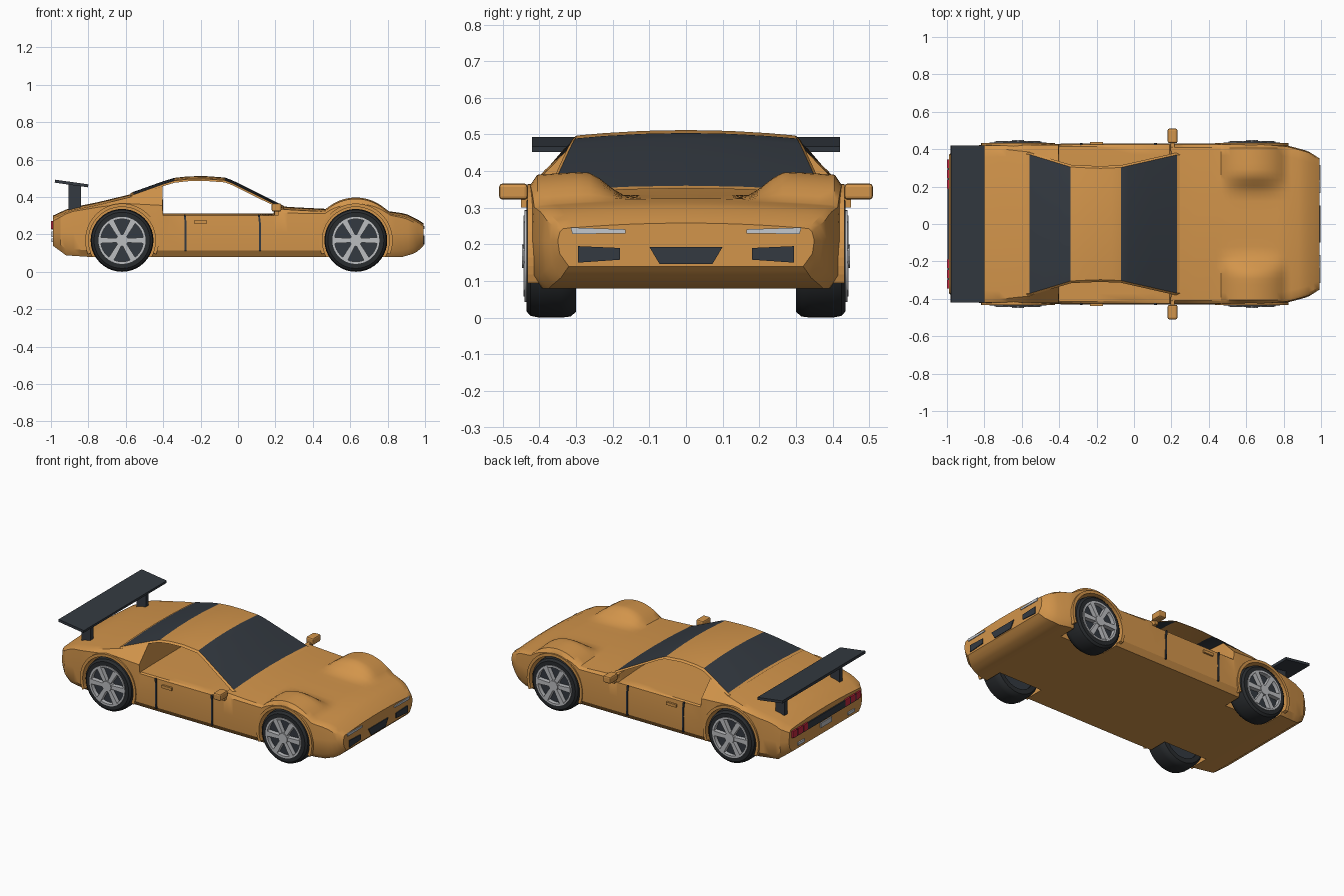
import bpy, bmesh, math
from mathutils import Matrix, Vector

if "Cube" in bpy.data.objects:
    bpy.data.objects.remove(bpy.data.objects["Cube"])


def material(name, *rgb):
    m = bpy.data.materials.new(name)
    m.use_nodes = True
    m.diffuse_color = (*rgb, 1)
    m.node_tree.nodes["Principled BSDF"].inputs["Base Color"].default_value = (*rgb, 1)
    return m


PAINT = material("orange paint", 0.65, 0.30, 0.07)
DARK = material("dark glass and trim", 0.033, 0.041, 0.052)
TYRE = material("tyre rubber", 0.022, 0.025, 0.028)
METAL = material("light metal", 0.50, 0.51, 0.53)
LAMP = material("lamp glass", 0.55, 0.58, 0.62)
RED = material("red lamp", 0.55, 0.02, 0.05)


def finish(name, bm, *mats, smooth=None):
    bmesh.ops.recalc_face_normals(bm, faces=bm.faces[:])
    mesh = bpy.data.meshes.new(name)
    bm.to_mesh(mesh)
    bm.free()
    for m in mats:
        mesh.materials.append(m)
    ob = bpy.data.objects.new(name, mesh)
    bpy.context.collection.objects.link(ob)
    bpy.ops.object.select_all(action="DESELECT")
    ob.select_set(True)
    bpy.context.view_layer.objects.active = ob
    if smooth:
        bpy.ops.object.shade_smooth_by_angle(angle=math.radians(smooth))
    return ob


def prism(name, pts, place, lo, hi, mat):
    """Extrude a 2D outline; place(u, v, depth) gives the 3D point."""
    bm = bmesh.new()
    a, b = ([bm.verts.new(place(u, v, d)) for u, v in pts] for d in (lo, hi))
    bm.faces.new(a)
    bm.faces.new(b)
    for i in range(len(pts)):
        j = (i + 1) % len(pts)
        bm.faces.new((a[i], a[j], b[j], b[i]))
    return finish(name, bm, mat)


def box(name, x, y, z, mat, bevel=0.0, turn=0.0):
    bm = bmesh.new()
    bmesh.ops.create_cube(bm, size=1)
    for v in bm.verts:
        v.co = Vector(c * (r[1] - r[0]) for c, r in zip(v.co, (x, y, z)))
    if bevel:
        bmesh.ops.bevel(bm, geom=bm.edges[:], offset=bevel, segments=2, affect="EDGES", profile=0.5)
    centre = Vector(sum(r) / 2 for r in (x, y, z))
    bm.transform(Matrix.Translation(centre) @ Matrix.Rotation(turn, 4, "Y"))
    return finish(name, bm, mat)


def rect(u0, u1, v0, v1):
    return [(u0, v0), (u1, v0), (u1, v1), (u0, v1)]


def curve(*pts):
    def value(x):
        if x <= pts[0][0]:
            return pts[0][1]
        for (a, p), (b, q) in zip(pts, pts[1:]):
            if x <= b:
                return p + (q - p) * (x - a) / (b - a)
        return pts[-1][1]
    return value


# Body shell: cross-sections lofted along the car, with a step at each end of the cabin
AXLES = {"front": 0.63, "rear": -0.62}
AXLE_Z = 0.168
width = curve((-.99, .37), (-.95, .405), (-.8, .425), (-.3, .43), (.7, .43), (.82, .42), (.93, .39), (.993, .35))
floor = curve((-.99, .14), (-.92, .088), (-.8, .08), (.88, .08), (.95, .1), (.993, .14))
deck = curve((-.99, .30), (-.9, .342), (-.75, .372), (-.56, .418), (-.405, .472), (-.4, .312),
             (.19, .312), (.2, .352), (.3, .345), (.48, .336), (.8, .325), (.9, .31), (.96, .28), (.993, .258))
shoulder = curve((-.99, .27), (-.9, .32), (-.75, .345), (-.6, .365), (-.405, .355), (-.4, .3),
                 (.19, .3), (.2, .315), (.8, .305), (.9, .285), (.993, .235))
top_edge = curve((-.99, .35), (-.9, .385), (-.7, .40), (-.56, .385), (-.405, .325), (-.4, .415),
                 (.8, .405), (.93, .37), (.993, .335))


def section(x):
    w, zb, zd, zs = width(x), floor(x), deck(x), shoulder(x)
    arc = 0.237 ** 2 - (x - AXLES["front"]) ** 2
    bump = max(0, AXLE_Z + math.sqrt(max(arc, 0)) - zd)
    half = [(0, zb), (w - .03, zb), (w - .005, zb + .035), (w, .21), (w - .006, zs + bump * .75)]
    crown = 0.004 if -.401 < x < .19 else 0.015
    for f in (1, .9, .8, .72, .65, .58, .5, .42, .3, .15, 0):
        y = f * top_edge(x)
        s = min(max((y - .15) / .13, 0), 1)
        half.append((y, zd - crown * f * f + bump * s * s * (3 - 2 * s)))
    return half + [(-y, z) for y, z in half[-2:0:-1]]


stations = sorted({-.99, -.97, -.95, -.92, -.405, -.4, .19, .2, .88, .91, .935, .96, .98, .993}
                  | {round(-.88 + .04 * i, 3) for i in range(12)}
                  | {-.3, -.2, 0, .1} | {round(.24 + .025 * i, 3) for i in range(25)})
bm = bmesh.new()
rings = [[bm.verts.new((x, y, z)) for y, z in section(x)] for x in stations]
for a, b in zip(rings, rings[1:]):
    for i in range(len(a)):
        j = (i + 1) % len(a)
        bm.faces.new((a[i], a[j], b[j], b[i]))
bm.faces.new(rings[0])
bm.faces.new(rings[-1])
body = finish("body", bm, PAINT)


def side_place(side):
    return lambda u, v, d: (u, side * d, v)


def arc_points(cx, r, a0, a1, n):
    steps = [math.radians(a0 + (a1 - a0) * i / n) for i in range(n + 1)]
    return [(cx + r * math.cos(t), AXLE_Z + r * math.sin(t)) for t in steps]


# Wheel wells cut out of the body
for cx in AXLES.values():
    for side in (-1, 1):
        cutter = prism("well_cutter", arc_points(cx, .18, 0, 352.5, 47), side_place(side), .275, .6, PAINT)
        cutter.hide_render = True
        mod = body.modifiers.new("well", "BOOLEAN")
        mod.operation, mod.solver, mod.object = "DIFFERENCE", "EXACT", cutter
        bpy.context.view_layer.objects.active = body
        bpy.ops.object.modifier_apply(modifier=mod.name)
        bpy.data.objects.remove(cutter)
bpy.ops.object.select_all(action="DESELECT")
body.select_set(True)
bpy.context.view_layer.objects.active = body
bpy.ops.object.shade_smooth_by_angle(angle=math.radians(32))

# Canopy: windscreen, roof and rear window in one thin shell, open at the sides
roof_z = curve((-.58, .418), (-.56, .427), (-.4, .484), (-.34, .502), (-.27, .51), (-.18, .512),
               (-.07, .504), (-.03, .489), (.23, .36), (.25, .35))
roof_w = curve((-.56, .372), (-.34, .305), (-.2, .297), (-.07, .302), (.23, .37))
bm = bmesh.new()
rows = []
for x in (-.575, -.56, -.48, -.4, -.34, -.27, -.18, -.12, -.07, -.03, .1, .23, .245):
    w = roof_w(x)
    pts = [(-w - .012, -.026)] + [(w * t, -.015 * t * t) for t in (-1, -.75, -.4, 0, .4, .75, 1)] + [(w + .012, -.026)]
    rows.append([bm.verts.new((x, y, roof_z(x) + dz)) for y, dz in pts])
for a, b in zip(rows, rows[1:]):
    for i in range(len(a) - 1):
        f = bm.faces.new((a[i], b[i], b[i + 1], a[i + 1]))
        x = f.calc_center_median().x
        glazed = -.56 < x < -.34 or -.07 < x < .23
        f.material_index = int(glazed and 0 < i < len(a) - 2)
bmesh.ops.solidify(bm, geom=bm.faces[:], thickness=.012)
finish("canopy", bm, PAINT, DARK, smooth=30)


# Wheels: turned tyre and rim, six spokes
def lathe(name, profile, cx, side, mat, n=40):
    bm = bmesh.new()
    loops = []
    for k in range(n):
        t = 2 * math.pi * k / n
        loops.append([bm.verts.new((cx + r * math.cos(t), side * y, AXLE_Z + r * math.sin(t))) for r, y in profile])
    for k in range(n):
        a, b = loops[k], loops[(k + 1) % n]
        for i in range(len(profile)):
            j = (i + 1) % len(profile)
            bm.faces.new((a[i], a[j], b[j], b[i]))
    return finish(name, bm, mat, smooth=35)


for end, cx in AXLES.items():
    for side, hand in ((-1, "right"), (1, "left")):
        tag = f"{end}_{hand}"
        place = side_place(side)
        lathe(f"tyre_{tag}", [(.122, .30), (.152, .30), (.165, .315), (.168, .34), (.168, .40), (.163, .425),
                              (.15, .436), (.122, .436)], cx, side, TYRE)
        lathe(f"rim_{tag}", [(.114, .40), (.126, .40), (.126, .441), (.114, .441)], cx, side, METAL)
        prism(f"wheel_disc_{tag}", arc_points(cx, .123, 0, 350, 35), place, .31, .415, DARK)
        prism(f"hub_{tag}", arc_points(cx, .032, 0, 337.5, 15), place, .41, .448, METAL)
        for k in range(6):
            t = math.radians(60 * k)
            c, s = math.cos(t), math.sin(t)
            spoke = [(.015, -.011), (.118, -.016), (.118, .016), (.015, .011)]
            prism(f"spoke_{tag}_{k + 1}", [(cx + u * c - v * s, AXLE_Z + u * s + v * c) for u, v in spoke],
                  place, .41, .443, METAL)
        lip = arc_points(cx, .179, -22, 202, 32) + arc_points(cx, .197, 202, -22, 32)
        prism(f"arch_lip_{tag}", lip, place, .39, .433, PAINT)

# Doors, handles and mirrors
for side, hand in ((-1, "right"), (1, "left")):
    place = side_place(side)
    for x, edge in ((-.28, "rear"), (.117, "front")):
        seam = [(x - .005, .11), (x + .005, .11), (x + .005, .26), (x, .303), (x - .01, .303), (x - .005, .26)]
        prism(f"door_seam_{edge}_{hand}", seam, place, .423, .4325, DARK)
    prism(f"door_handle_{hand}", rect(-.235, -.165, .257, .275), place, .42, .438, PAINT)
    mirror_y = sorted((side * .432, side * .51))
    box(f"mirror_{hand}", (.18, .232), mirror_y, (.322, .366), PAINT, bevel=.009)
    box(f"mirror_arm_{hand}", (.195, .217), sorted((side * .39, side * .45)), (.30, .336), PAINT)

# Rear wing on two struts
box("wing", (-.98, -.80), (-.42, .42), (.464, .48), DARK, turn=math.radians(8))
for side, hand in ((-1, "right"), (1, "left")):
    box(f"wing_strut_{hand}", (-.905, -.84), sorted((side * .265, side * .295)), (.33, .47), DARK)


# Nose and tail details as thin plates
def end_place(u, v, d):
    return (d, u, v)


def nose(name, pts, mat):
    prism(name, pts, end_place, .99, .998, mat)


def tail(name, pts, mat):
    prism(name, pts, end_place, -.998, -.985, mat)


nose("centre_grille", [(-.1, .193), (.1, .193), (.072, .146), (-.072, .146)], DARK)
tail("tail_panel", rect(-.33, .33, .225, .268), DARK)
tail("number_plate", rect(-.055, .055, .185, .215), METAL)
for s, hand in ((-1, "right"), (1, "left")):
    nose(f"headlight_{hand}", [(s * .165, .23), (s * .31, .228), (s * .315, .246), (s * .165, .241)], LAMP)
    nose(f"intake_{hand}", [(s * .18, .158), (s * .295, .15), (s * .295, .195), (s * .18, .19)], DARK)
    tail(f"reversing_lamp_{hand}", rect(s * .22, s * .285, .16, .178), LAMP)
    for k in range(3):
        y = s * (.19 + .055 * k)
        prism(f"tail_lamp_{hand}_{k + 1}", rect(y, y + s * .045, .23, .272), end_place, -1.0, -.99, RED)
